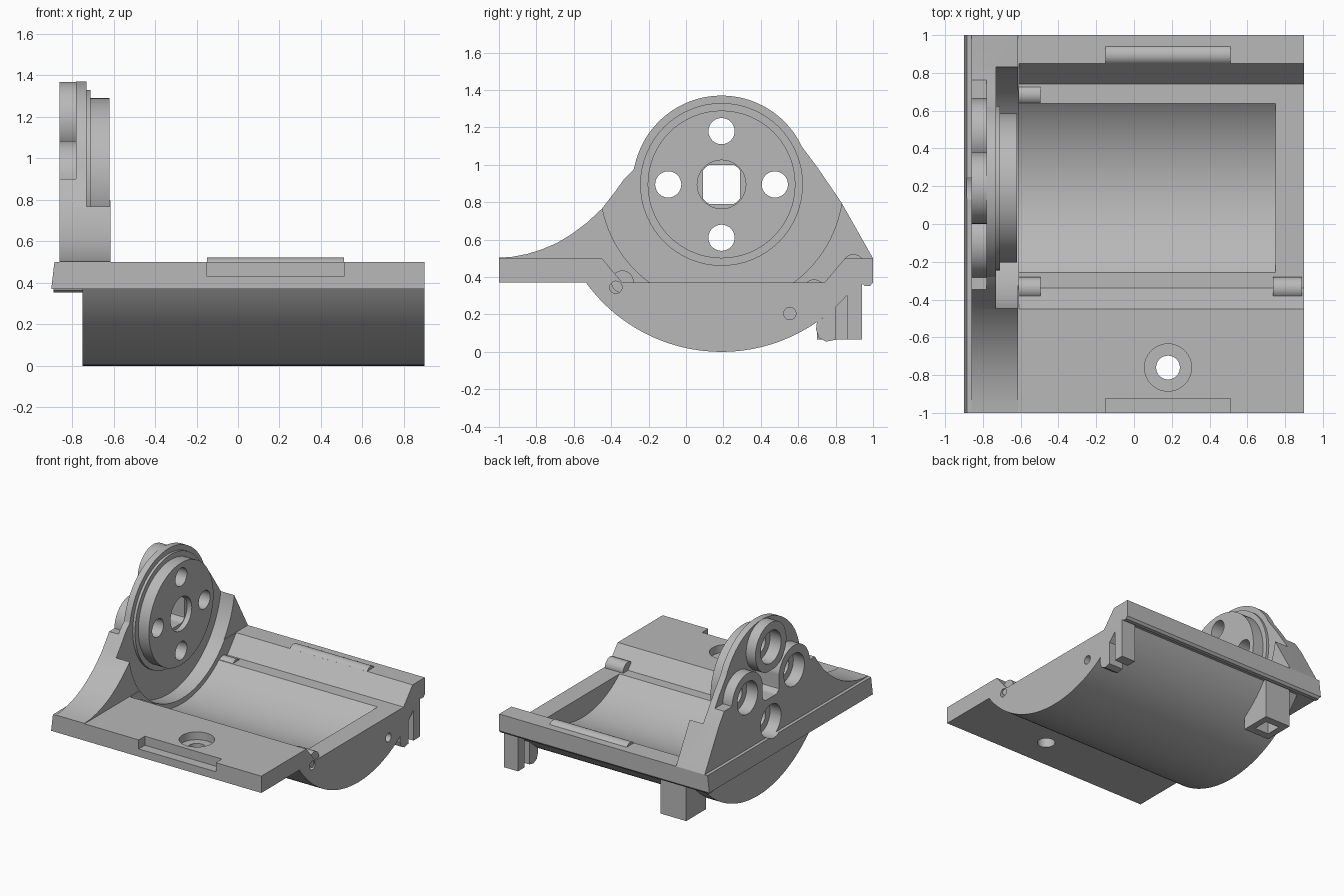
import bpy, bmesh
from math import sin, cos, radians, sqrt

cube = bpy.data.objects.get("Cube")
if cube:
    bpy.data.objects.remove(cube, do_unlink=True)

grey = bpy.data.materials.new("plain_grey")
grey.use_nodes = True
colour = (0.48, 0.48, 0.48, 1)
grey.diffuse_color = colour
grey.node_tree.nodes["Principled BSDF"].inputs["Base Color"].default_value = colour

CY, CZ = 0.19, 0.895      # shared axis of belly, cradle and disc
PLACE = {"x": lambda p, t: (t, p[0], p[1]),
         "y": lambda p, t: (p[0], t, p[1]),
         "z": lambda p, t: (p[0], p[1], t)}


def arc(u, v, r, start=0, end=360, n=64):
    """Points on an arc; a full circle leaves out the repeated end."""
    count = n if end - start == 360 else n + 1
    angles = [radians(start + (end - start) * i / n) for i in range(count)]
    return [(u + r * cos(a), v + r * sin(a)) for a in angles]


def prism(name, pts, a, b, axis="x"):
    """Extrude a flat profile along one axis."""
    bm = bmesh.new()
    low = [bm.verts.new(PLACE[axis](p, a)) for p in pts]
    high = [bm.verts.new(PLACE[axis](p, b)) for p in pts]
    bm.faces.new(low)
    bm.faces.new(high)
    for i in range(len(pts)):
        j = (i + 1) % len(pts)
        bm.faces.new((low[i], low[j], high[j], high[i]))
    bmesh.ops.recalc_face_normals(bm, faces=bm.faces)
    mesh = bpy.data.meshes.new(name)
    bm.to_mesh(mesh)
    bm.free()
    mesh.materials.append(grey)
    ob = bpy.data.objects.new(name, mesh)
    bpy.context.collection.objects.link(ob)
    return ob


def box(name, x0, x1, y0, y1, z0, z1):
    return prism(name, [(y0, z0), (y1, z0), (y1, z1), (y0, z1)], x0, x1)


def combine(target, tool, operation):
    """Apply a boolean and discard the tool."""
    mod = target.modifiers.new("combine", "BOOLEAN")
    mod.operation, mod.solver, mod.object = operation, "EXACT", tool
    bpy.context.view_layer.objects.active = target
    bpy.ops.object.modifier_apply(modifier=mod.name)
    bpy.data.objects.remove(tool, do_unlink=True)


def add(target, *tools):
    for t in tools:
        combine(target, t, "UNION")


def cut(target, *tools):
    for t in tools:
        combine(target, t, "DIFFERENCE")


# Base plate with a bevelled outer edge, belly and rounded back lip
base = prism("base_cradle", [(-0.9, 0.37), (0.9, 0.37), (0.9, 0.5), (-0.885, 0.5)], -1, 1, "y")
R = 0.895
half = sqrt(R * R - (CZ - 0.37) ** 2)
belly = [(CY + R * sin(radians(t)), CZ - R * cos(radians(t)))
         for t in range(-54, 55, 2)]
belly = [(CY - half, 0.42), (CY - half, 0.37)] + belly[1:-1] + [(CY + half, 0.37), (CY + half, 0.42)]
add(base,
    prism("belly", belly, -0.75, 0.9),
    prism("back_lip", [(0.94, 0.4), (0.94, 0.365), (0.955, 0.353), (0.985, 0.353),
                       (1, 0.37), (1, 0.4)], -0.89, 0.9))

# Clip feet under the back edge
add(base,
    prism("hook_foot", [(0.74, 0.25), (0.73, 0.18), (0.7, 0.16), (0.695, 0.12), (0.71, 0.075),
                        (0.75, 0.055), (0.8, 0.065), (0.8, 0.3)], 0.78, 0.9),
    box("clip_foot", 0.78, 0.9, 0.86, 0.94, 0.065, 0.41),
    prism("block_foot", [(0.7, 0.065), (0.94, 0.065), (0.94, 0.41), (0.86, 0.41), (0.7, 0.3)],
          -0.66, -0.44))
cut(base, box("foot_socket", -0.61, -0.49, 0.76, 0.88, 0, 0.16))

# Side wall profile rising to a round head
slope = [(-1, 0.42), (-1, 0.503), (-0.93, 0.508), (-0.85, 0.523), (-0.77, 0.548), (-0.69, 0.582),
         (-0.61, 0.63), (-0.53, 0.69), (-0.45, 0.765), (-0.38, 0.855), (-0.33, 0.925), (-0.28, 0.975)]
head = arc(CY, CZ, 0.475, 25, 163, 48)[::-1]
wall = prism("side_wall", slope + head + [(0.7, 0.99), (0.83, 0.8), (1, 0.5), (1, 0.42)], -0.86, -0.615)
cut(wall, box("upper_relief", -1, -0.78, -0.6, 1.1, 0.9, 1.5))

# Four screw bosses on the outer face
D = 0.285
spots = [(CY, CZ + D), (CY, CZ - D), (CY - D, CZ), (CY + D, CZ)]
for y, z in spots:
    if z > 0.8:
        add(wall, prism("boss", arc(y, z, 0.189), -0.86, -0.77))
add(base, wall)

# Trough, cradle hollow and disc recess
cut(base,
    prism("trough", [(-0.34, 0.37), (0.74, 0.37), (0.85, 0.5), (0.85, 0.6), (-0.45, 0.6), (-0.45, 0.5)],
          -0.61, 1),
    prism("hollow", arc(CY, CZ, 0.69, n=96), -0.61, 0.75),
    prism("disc_recess", arc(CY, CZ, 0.65, n=96), -0.73, -0.6))

# Stepped drive disc
add(base,
    prism("disc_step", arc(CY, CZ, 0.435), -0.75, -0.71),
    prism("disc", arc(CY, CZ, 0.395), -0.74, -0.62))
for y, z in spots:
    cut(base,
        prism("screw_hole", arc(y, z, 0.07, n=32), -1, -0.5),
        prism("counterbore", arc(y, z, 0.125, n=40), -1, -0.765))
keyed = [(max(-0.1, min(0.1, y)), max(-0.105, min(0.105, z))) for y, z in arc(0, 0, 0.125, n=48)]
cut(base,
    prism("hub_hole", [(CY + y, CZ + z) for y, z in keyed], -1, -0.5),
    prism("hub_recess", arc(CY, CZ, 0.13, n=40), -0.66, -0.5))

# Front notch, countersunk plate hole and pin holes in the end face
cut(base,
    box("front_notch", -0.15, 0.51, -1.1, -0.925, 0.43, 0.6),
    prism("plate_hole", arc(0.18, -0.76, 0.063, n=32), 0.2, 0.6, "z"),
    prism("plate_counterbore", arc(0.18, -0.76, 0.125, n=40), 0.44, 0.6, "z"),
    prism("pin_hole", arc(-0.375, 0.345, 0.033, n=24), 0.75, 1),
    prism("pin_hole", arc(0.555, 0.205, 0.033, n=24), 0.78, 1))

# Rounded pegs at the trough corners and the back ridge
add(base,
    prism("front_peg", arc(-0.34, 0.375, 0.06, n=32), -0.63, -0.495),
    prism("end_peg", arc(-0.34, 0.375, 0.06, n=32), 0.735, 0.89),
    prism("back_peg", arc(0.685, 0.33, 0.057, n=32), -0.63, -0.495),
    prism("back_ridge", arc(0.895, 0.465, 0.057, n=32), -0.15, 0.51))

bpy.ops.object.select_all(action="DESELECT")
base.select_set(True)
bpy.context.view_layer.objects.active = base
bpy.ops.object.shade_smooth_by_angle(angle=radians(25))
